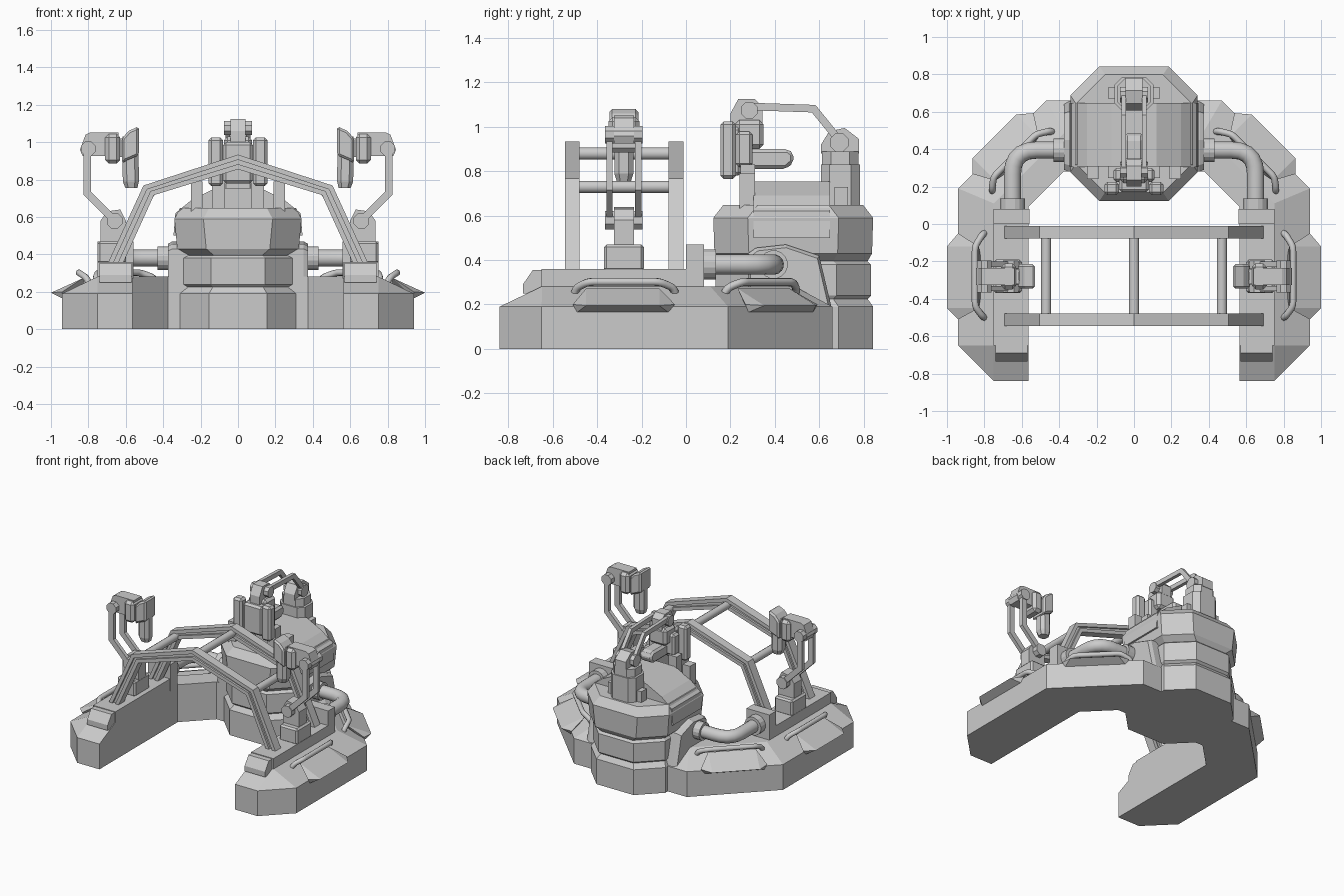
import bpy, bmesh, math
from mathutils import Vector, Matrix

if "Cube" in bpy.data.objects:
    bpy.data.objects.remove(bpy.data.objects["Cube"])

def finish(name, bm, mir=False, bevel=0, smooth=False):
    bmesh.ops.remove_doubles(bm, verts=bm.verts, dist=1e-5)
    bmesh.ops.recalc_face_normals(bm, faces=bm.faces)
    me = bpy.data.meshes.new(name)
    bm.to_mesh(me)
    bm.free()
    ob = bpy.data.objects.new(name, me)
    bpy.context.collection.objects.link(ob)
    if smooth:
        for p in me.polygons:
            p.use_smooth = len(p.vertices) == 4
    if bevel:
        b = ob.modifiers.new("chamfer", 'BEVEL')
        b.width, b.segments = bevel, 1
    if mir:
        m = ob.modifiers.new("mirror", 'MIRROR')
        m.use_mirror_merge = False
    return ob

def loft(name, rings, mir=False, smooth=False, bevel=0):
    bm = bmesh.new()
    vs = [[bm.verts.new(p) for p in r] for r in rings]
    n = len(rings[0])
    for a, b in zip(vs, vs[1:]):
        for i in range(n):
            bm.faces.new((a[i], a[(i + 1) % n], b[(i + 1) % n], b[i]))
    bm.faces.new(vs[0])
    bm.faces.new(vs[-1])
    return finish(name, bm, mir, bevel, smooth)

def hull(name, pts, mir=False):
    bm = bmesh.new()
    for p in pts:
        bm.verts.new(p)
    bmesh.ops.convex_hull(bm, input=bm.verts)
    bmesh.ops.dissolve_limit(bm, angle_limit=0.02, verts=bm.verts, edges=bm.edges)
    return finish(name, bm, mir)

def prism(name, prof, axis, a, b, mir=False, bevel=0):
    put = (lambda p, t: (t, p[0], p[1])) if axis == 'x' else (lambda p, t: (p[0], t, p[1]))
    return loft(name, [[put(p, t) for p in prof] for t in (a, b)], mir, bevel=bevel)

def box(name, x, y, z, mir=False, bevel=0):
    return prism(name, [(x[0], z[0]), (x[1], z[0]), (x[1], z[1]), (x[0], z[1])], 'y', *y, mir, bevel)

def disc(name, c, axis, r, a, b, mir=False, n=8):
    prof = [(c[0] + r * math.cos((i + .5) * 2 * math.pi / n), c[1] + r * math.sin((i + .5) * 2 * math.pi / n)) for i in range(n)]
    return prism(name, prof, axis, a, b, mir)

def tube(name, pts, r, mir=False, fillet=0, n=12):
    pts = [Vector(p) for p in pts]
    path = [pts[0]]
    for p, q, s in zip(pts, pts[1:], pts[2:]):      # round every corner
        a, b = q + (p - q).normalized() * fillet, q + (s - q).normalized() * fillet
        path += [a.lerp(q, t).lerp(q.lerp(b, t), t) for t in (0, .2, .4, .6, .8, 1)]
    path.append(pts[-1])
    rings, u = [], None
    for i, p in enumerate(path):
        d = (path[min(i + 1, len(path) - 1)] - path[max(i - 1, 0)]).normalized()
        u = d.orthogonal().normalized() if u is None else (u - d * u.dot(d)).normalized()
        v = d.cross(u)
        rings.append([p + (u * math.cos(k * 2 * math.pi / n) + v * math.sin(k * 2 * math.pi / n)) * r for k in range(n)])
    return loft(name, rings, mir, smooth=True)

def strip(name, path, w, axis, a, b, mir=False):
    """Flat bar following a 2D centre path with mitred corners."""
    P = [Vector(p) for p in path]
    L, R = [], []
    for i, p in enumerate(P):
        d0 = (p - P[i - 1]).normalized() if i else (P[1] - p).normalized()
        d1 = (P[i + 1] - p).normalized() if i < len(P) - 1 else d0
        t = (d0 + d1).normalized()
        nrm = Vector((-t.y, t.x)) * (w / 2 / max(t.dot(d0), .3))
        L.append(p + nrm)
        R.append(p - nrm)
    return prism(name, L + R[::-1], axis, a, b, mir)

# U-shaped base with sloped shoulders
foot = [(.565, -.84), (.75, -.84), (.94, -.65), (.94, .19), (.47, .66), (.2, .66), (.2, .28), (.375, .28), (.565, .09)]
top = [(.565, -.65), (.75, -.65), (.751, -.649), (.75, .11), (.37, .49), (.2, .49), (.2, .28), (.375, .28), (.565, .09)]
rows = [[(x, y, 0) for x, y in foot],
        [(x, y, .28 if i > 5 else .19) for i, (x, y) in enumerate(foot)],
        [(x, y, .281) for x, y in top]]
loft("base", rows, True)
box("leg_rail", (.565, .75), (-.65, .01), (.27, .36), True)
box("pipe_block", (.56, .75), (0, .08), (.27, .47), True)
hull("front_latch", [(x, y, z) for x in (.57, .74) for y, z in
     ((-.735, .25), (-.735, .29), (-.69, .355), (-.645, .355), (-.645, .25))], True)

# Side panels and grab handles, one straight and one on the diagonal flank
panel = [(.94, -.05, .2), (.94, -.51, .2), (1, -.12, .195), (1, -.45, .195), (.83, -.12, .272), (.83, -.45, .272),
         (.94, -.49, .165), (.94, -.08, .165), (.8, -.28, .2)]
grip = [(.79, -.505, .23), (.81, -.495, .275), (.85, -.44, .302), (.85, -.12, .302), (.81, -.055, .275), (.79, -.045, .23)]
turn = Matrix.Translation((.70, .43, 0)) @ Matrix.Rotation(math.pi / 4, 4, 'Z') @ Matrix.Translation((-.94, .28, 0))
for tag, m in (("side", Matrix()), ("diagonal", turn)):
    hull(tag + "_panel", [m @ Vector(p) for p in panel], True)
    tube(tag + "_handle", [m @ Vector(p) for p in grip], .018, True, .025, 8)

# Two grooved arch frames joined by cross tubes
def arch(inset):
    half = [(.70 - inset * 1.05, .34), (.505 - inset * .75, .765 - inset * .6), (0, .932 - inset * 1.02)]
    return half + [(-x, z) for x, z in half[1::-1]]
for tag, y in (("front", -.512), ("rear", -.045)):
    strip(tag + "_arch_outer", arch(.012), .026, 'y', y - .033, y + .033)
    strip(tag + "_arch_inner", arch(.062), .026, 'y', y - .033, y + .033)
    strip(tag + "_arch_web", arch(.037), .04, 'y', y - .018, y + .018)
tube("top_cross_tube", [(0, -.5, .88), (0, -.05, .88)], .028)
tube("side_cross_tube", [(.47, -.5, .73), (.47, -.05, .73)], .028, True)

# Octagonal power unit with stacked bands
def octagon(z, hx, hy, c=.155, yc=.483):
    q = [(hx, hy - c), (hx - c, hy), (c - hx, hy), (-hx, hy - c), (-hx, c - hy), (c - hx, -hy), (hx - c, -hy), (hx, c - hy)]
    return [(x, y + yc, z) for x, y in q]
bands = [(0, .31, .36), (.19, .31, .36), (.225, .29, .335), (.24, .3, .35), (.38, .3, .35), (.395, .285, .335),
         (.43, .325, .355), (.59, .34, .36), (.648, .31, .315)]
loft("power_unit", [octagon(*b) for b in bands])
prism("power_unit_cap", [(-.345, .5), (-.335, .62), (-.25, .69), (-.12, .755), (.12, .755), (.25, .69), (.335, .62), (.345, .5)],
      'y', .305, .648)
flank = [(.28, 0), (.28, .43), (.315, .455), (.45, .47), (.6, .42), (.655, .19), (.655, 0)]
loft("flank_block", [[(x, y, z) for y, z in flank] for x in (.25, .35)]
     + [[(.375, .46 + (y - .46) * .94, z * .97) for y, z in flank]], True)

# Bent pipes with collars
tube("pipe", [(.65, .06, .38), (.65, .395, .38), (.36, .395, .38)], .046, True, .13, 16)
disc("pipe_collar_front", (.65, .38), 'y', .068, .07, .135, True, 16)
disc("pipe_collar_side", (.395, .38), 'x', .064, .36, .43, True, 16)

# Side arms carrying inward tool heads
box("arm_foot", (.6, .75), (-.37, -.19), (.35, .47), True, .012)
prism("arm_base", [(.6, .46), (.6, .58), (.63, .64), (.7, .63), (.735, .58), (.735, .46)], 'y', -.325, -.235, True)
disc("arm_pivot", (.66, .58), 'y', .045, -.365, -.195, True)
for tag, y in (("front", -.345), ("rear", -.215)):
    strip(tag + "_arm_bar", [(.655, .575), (.805, .725), (.805, .97)], .04, 'y', y - .014, y + .014, True)
disc("arm_head_pivot", (.8, .965), 'y', .042, -.365, -.195, True)
prism("arm_head", [(.64, .925), (.83, .925), (.845, .96), (.815, 1.04), (.79, 1.052), (.64, 1.052)], 'y', -.325, -.235, True)
box("arm_head_cheek", (.63, .71), (-.35, -.21), (.885, 1.045), True, .02)
box("arm_head_link", (.56, .66), (-.32, -.24), (.92, 1.02), True)
def ring(x, y, z, s, c):
    q = [(-1, -c), (-1, c), (-c, 1), (c, 1), (1, c), (1, -c), (c, -1), (-c, -1)]
    return [(x + a * s, y + b * s, z) for a, b in q]
prism("arm_tool_shell", [(.53, .93), (.53, 1.085), (.585, 1.06), (.62, 1.02), (.62, .885), (.6, .9)], 'y', -.345, -.215, True, .015)
loft("arm_tool_nozzle", [ring(.57, -.28, .755, .032, .5), ring(.573, -.28, .79, .043, .5), ring(.575, -.28, 1.03, .043, .5)], True)

# Rear arm on top of the power unit, reaching forward
loft("rear_arm_column", [octagon(z, w, h, .04, .695) for z, w, h in
     ((.62, .105, .088), (.83, .105, .088), (.831, .09, .082), (.89, .09, .082))])
prism("rear_arm_yoke", [(.608, .88), (.608, .92), (.645, .98), (.715, .995), (.78, .945), (.78, .88)], 'x', -.045, .045)
disc("rear_arm_pivot", (.69, .93), 'x', .045, -.075, .075)
strip("rear_arm_bar", [(.69, .94), (.575, 1.082), (.28, 1.092)], .034, 'x', .042, .068, True)
disc("rear_head_pivot", (.285, 1.075), 'x', .04, -.075, .075)
prism("rear_head", [(.2, .98), (.2, 1.06), (.235, 1.125), (.31, 1.125), (.345, 1.09), (.345, .92), (.24, .92)], 'x', -.04, .04)
box("rear_head_cheeks", (-.075, .075), (.22, .35), (.9, 1.03), bevel=.02)
box("rear_tool_plate", (-.08, .08), (.17, .25), (.78, 1.0), bevel=.015)
box("rear_tool_wing", (.08, .157), (.155, .225), (.765, 1.025), True, .015)
box("rear_tool_body", (-.11, .11), (.225, .3), (.82, .98), bevel=.015)
prism("rear_tool_barrel", [(.22, .81), (.22, .9), (.46, .9), (.485, .88), (.485, .84), (.45, .81)], 'x', -.05, .05, bevel=.015)
box("unit_post", (.19, .25), (.24, .31), (.62, .79), True)
box("unit_strut", (.07, .14), (.245, .31), (.62, .83), True)
box("column_lug", (.09, .14), (.67, .73), (.62, .73), True)
